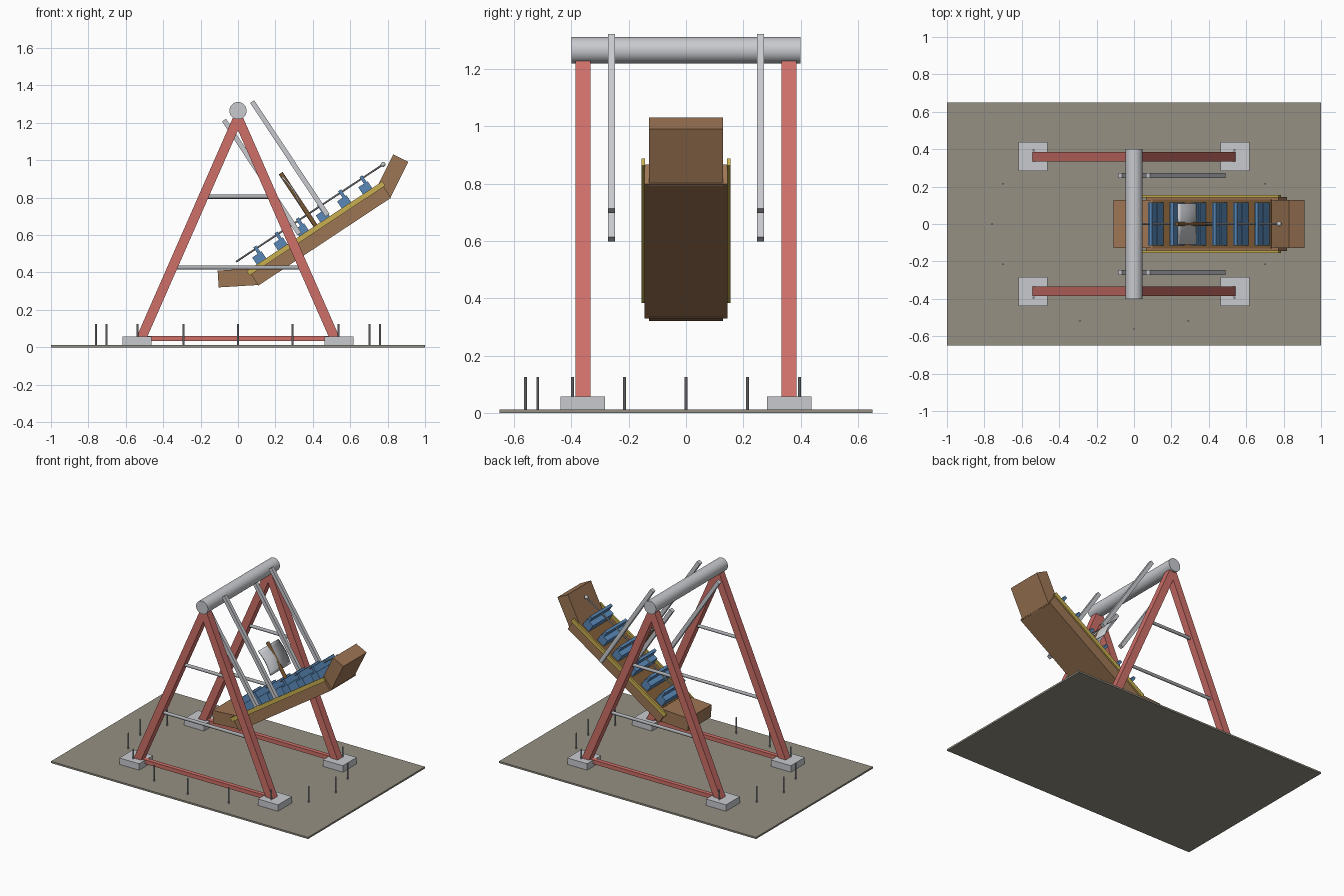
import bpy, bmesh, math
from mathutils import Vector, Matrix

cube = bpy.data.objects.get("Cube")
if cube:
    bpy.data.objects.remove(cube, do_unlink=True)


def material(name, rgb):
    m = bpy.data.materials.new(name)
    m.use_nodes = True
    color = (*rgb, 1)
    m.diffuse_color = color
    m.node_tree.nodes["Principled BSDF"].inputs["Base Color"].default_value = color
    return m


RED = material("red paint", (0.62, 0.16, 0.14))
GROUND = material("ground grey", (0.30, 0.28, 0.23))
STEEL = material("light steel", (0.58, 0.59, 0.62))
BRACE = material("mid steel", (0.40, 0.41, 0.43))
HULL = material("hull brown", (0.34, 0.18, 0.09))
DECK = material("dark wood", (0.20, 0.10, 0.035))
BLUE = material("seat blue", (0.10, 0.25, 0.48))
YELLOW = material("trim yellow", (0.58, 0.43, 0.08))

# Swinging frame: rotated about the axle
PIVOT_Z = 1.265
SWING = Matrix.Translation((0, 0, PIVOT_Z)) @ Matrix.Rotation(-math.radians(33.5), 4, 'Y')
STILL = Matrix.Identity(4)


def finish(name, bm, mat, matrix, smooth=False):
    bmesh.ops.recalc_face_normals(bm, faces=bm.faces)
    mesh = bpy.data.meshes.new(name)
    bm.to_mesh(mesh)
    bm.free()
    mesh.materials.append(mat)
    ob = bpy.data.objects.new(name, mesh)
    bpy.context.collection.objects.link(ob)
    ob.matrix_world = matrix
    if smooth:
        bpy.ops.object.select_all(action='DESELECT')
        ob.select_set(True)
        bpy.context.view_layer.objects.active = ob
        bpy.ops.object.shade_smooth_by_angle()
    return ob


def box(name, center, size, mat, frame=STILL, tilt=0.0):
    bm = bmesh.new()
    bmesh.ops.create_cube(bm, size=1, matrix=Matrix.Diagonal((*size, 1)))
    place = Matrix.Translation(center) @ Matrix.Rotation(-tilt, 4, 'Y')
    return finish(name, bm, mat, frame @ place)


def rod(name, a, b, radius, mat, frame=STILL, sides=16):
    a, b = Vector(a), Vector(b)
    bm = bmesh.new()
    bmesh.ops.create_cone(bm, cap_ends=True, segments=sides, radius1=radius,
                          radius2=radius, depth=(b - a).length)
    turn = (b - a).to_track_quat('Z', 'Y').to_matrix().to_4x4()
    return finish(name, bm, mat, frame @ Matrix.Translation((a + b) / 2) @ turn, True)


# Ground slab
box("ground_plate", (0, 0, 0.006), (2, 1.3, 0.012), GROUND)

# Fixed A-frames
foot, apex = Vector((0.525, 0, 0.03)), Vector((0, 0, 1.225))
for y, side in ((-0.36, "front"), (0.36, "back")):
    for s, end in ((-1, "right"), (1, "left")):
        box(f"{side}_{end}_footing", (s * 0.54, y, 0.034), (0.155, 0.155, 0.046), STEEL)
        run = foot - apex
        lean = math.atan2(run.x, -run.z)
        mid = (foot + apex) / 2
        box(f"{side}_{end}_leg", (s * mid.x, y, mid.z), (0.052, 0.052, run.length),
            RED, tilt=s * lean)
    box(f"{side}_base_beam", (0, y, 0.047), (1.0, 0.03, 0.028), RED)
    for z, half, label in ((0.805, 0.184, "upper"), (0.426, 0.35, "lower")):
        rod(f"{side}_{label}_brace", (-half, y, z), (half, y, z), 0.011, BRACE)

# Axle
rod("axle", (0, -0.4, PIVOT_Z), (0, 0.4, PIVOT_Z), 0.046, STEEL, sides=32)

# Fence posts in an oval, open at the back
for i in range(16):
    if i in (3, 4, 5):
        continue
    a = i * math.pi / 8
    x, y = 0.76 * math.cos(a), 0.56 * math.sin(a)
    rod(f"fence_post_{i}", (x, y, 0.01), (x, y, 0.125), 0.005, BRACE, sides=8)

# Swing arms
for y in (-0.26, 0.26):
    for u in (-0.09, 0.09):
        box("swing_arm", (u, y, -0.366), (0.026, 0.026, 0.73), STEEL, SWING)

# Hull with raised ends
box("hull", (0, 0, -0.8), (0.85, 0.29, 0.08), HULL, SWING)
for s, end in ((-1, "stern"), (1, "bow")):
    box(f"{end}_block", (s * 0.49, 0, -0.747), (0.22, 0.258, 0.09), HULL, SWING,
        tilt=s * math.pi / 6)
box("deck", (0, 0, -0.758), (0.76, 0.26, 0.008), DECK, SWING)
for y in (-0.149, 0.149):
    box("trim_rail", (0, y, -0.755), (0.87, 0.013, 0.028), YELLOW, SWING)

# Seat rows
for i in range(6):
    u = (i - 2.5) * 0.136
    box("seat_cushion", (u, 0, -0.727), (0.06, 0.23, 0.06), BLUE, SWING)
    box("seat_back", (u + 0.014, 0, -0.69), (0.018, 0.23, 0.07), BLUE, SWING)

# Long handrail with an end knob
rod("handrail", (-0.455, 0, -0.668), (0.485, 0, -0.668), 0.005, BRACE, SWING, 10)
bm = bmesh.new()
bmesh.ops.create_uvsphere(bm, u_segments=16, v_segments=10, radius=0.013)
finish("handrail_knob", bm, STEEL, SWING @ Matrix.Translation((0.488, 0, -0.668)), True)

# Mast and gently curved sail
rod("mast", (0.006, 0, -0.76), (0.006, 0, -0.405), 0.012, DECK, SWING)
bm = bmesh.new()
rows = []
for k in range(9):
    t = k / 8
    u = 0.012 * math.sin(math.pi * t)
    rows.append([bm.verts.new((u, y, -0.60 + 0.175 * t)) for y in (-0.11, 0.11)])
for lo, hi in zip(rows, rows[1:]):
    bm.faces.new((lo[0], lo[1], hi[1], hi[0]))
sail = finish("sail", bm, STEEL, SWING, True)
thick = sail.modifiers.new("thickness", 'SOLIDIFY')
thick.thickness = 0.008
thick.offset = 0
